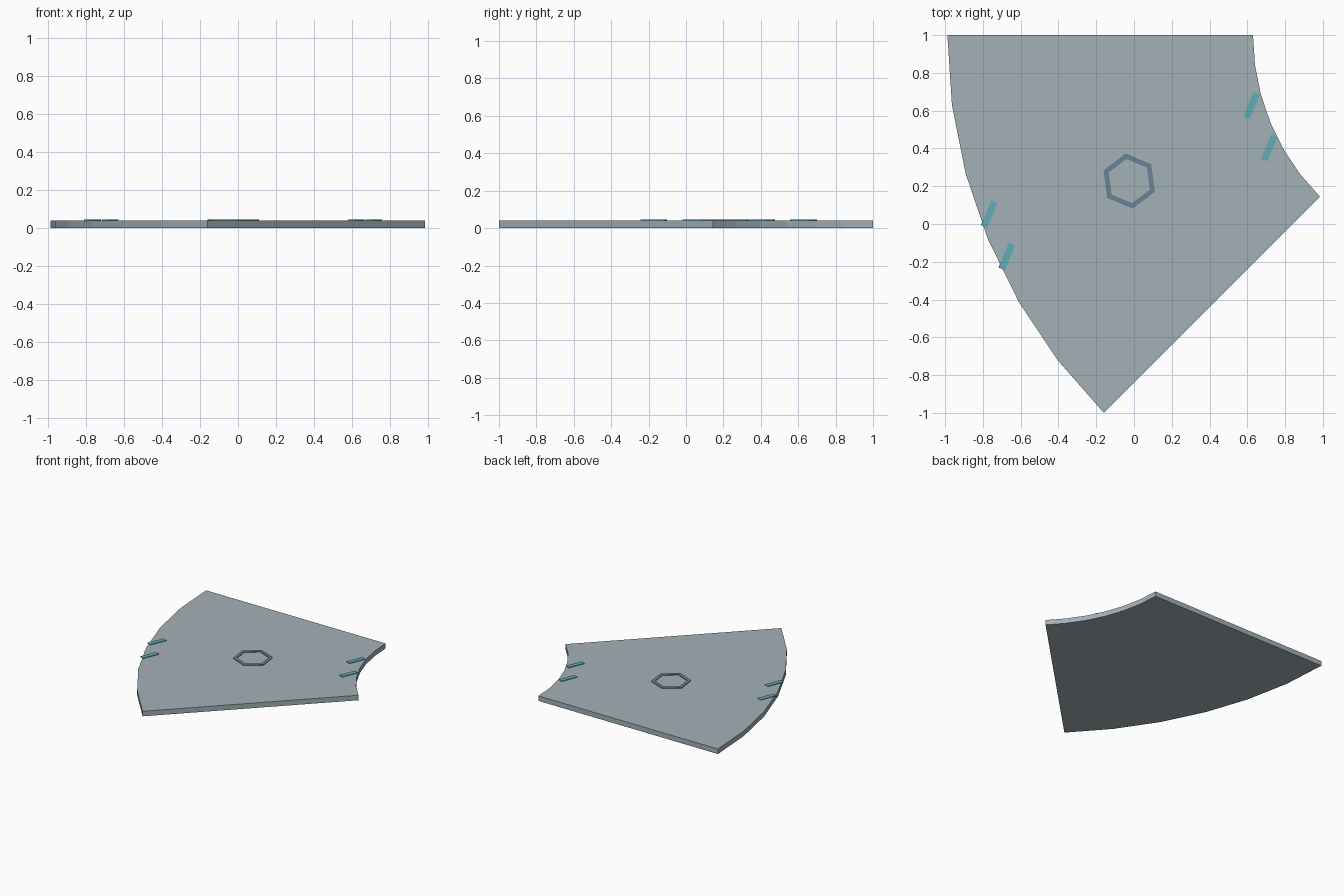
import bpy, bmesh, math
from mathutils import Vector

if "Cube" in bpy.data.objects:
    bpy.data.objects.remove(bpy.data.objects["Cube"])

CX, CY = 1.84, 1.0            # centre of the curve
R_IN, R_OUT = 1.21, 2.828
TOP, MARK = 0.041, 0.046      # slab top, top of raised markings
MID = math.radians(202.5)


def material(name, rgb):
    lin = [((c / 255 + 0.055) / 1.055) ** 2.4 for c in rgb]
    m = bpy.data.materials.new(name)
    m.diffuse_color = (*lin, 1)
    m.use_nodes = True
    m.node_tree.nodes["Principled BSDF"].inputs["Base Color"].default_value = m.diffuse_color
    return m


slab_mat = material("pale grey", (163, 177, 183))
ring_mat = material("slate blue", (106, 130, 150))
strip_mat = material("teal", (98, 172, 184))


def prism(name, quads, z0, z1, mat):
    """Extrude connected flat outlines (counter-clockwise) from z0 to z1."""
    bm = bmesh.new()
    for outline in quads:
        bm.faces.new([bm.verts.new((x, y, z0)) for x, y in outline])
    bmesh.ops.remove_doubles(bm, verts=bm.verts[:], dist=1e-5)
    ext = bmesh.ops.extrude_face_region(bm, geom=bm.faces[:], use_keep_orig=True)
    for v in ext["geom"]:
        if isinstance(v, bmesh.types.BMVert):
            v.co.z = z1
    bmesh.ops.recalc_face_normals(bm, faces=bm.faces[:])
    me = bpy.data.meshes.new(name)
    bm.to_mesh(me)
    bm.free()
    me.materials.append(mat)
    ob = bpy.data.objects.new(name, me)
    bpy.context.collection.objects.link(ob)
    return ob


def polar(r, a, cx=CX, cy=CY):
    return (cx + r * math.cos(a), cy + r * math.sin(a))


def ring_quads(r0, r1, angles, cx, cy):
    return [[polar(r0, a, cx, cy), polar(r1, a, cx, cy),
             polar(r1, b, cx, cy), polar(r0, b, cx, cy)]
            for a, b in zip(angles, angles[1:])]


# curved floor slab: 45 degree sector in six steps
prism("floor_slab", ring_quads(R_IN, R_OUT,
      [math.radians(180 + 7.5 * i) for i in range(7)], CX, CY), 0, TOP, slab_mat)

# raised hexagonal ring in the middle
hx, hy = polar((R_IN + R_OUT) / 2, MID)
prism("hexagon_ring", ring_quads(0.118, 0.147,
      [math.radians(-22.5 + 60 * i) for i in range(7)], hx, hy), TOP, MARK, ring_mat)

# pairs of edge strips, all slanted the same way
d = Vector((math.cos(math.radians(67.5)), math.sin(math.radians(67.5))))
n = Vector((-d.y, d.x))
tangent = Vector((-math.sin(MID), math.cos(MID)))
for side, r in (("inner", R_IN + 0.057), ("outer", R_OUT - 0.057)):
    for i, s in enumerate((-1, 1)):
        c = Vector(polar(r, MID)) + tangent * 0.1215 * s
        prism(f"{side}_strip_{i + 1}",
              [[tuple(c + d * u * 0.07 + n * v * 0.0185)
                for u, v in ((-1, -1), (1, -1), (1, 1), (-1, 1))]],
              TOP - 0.002, MARK, strip_mat)
